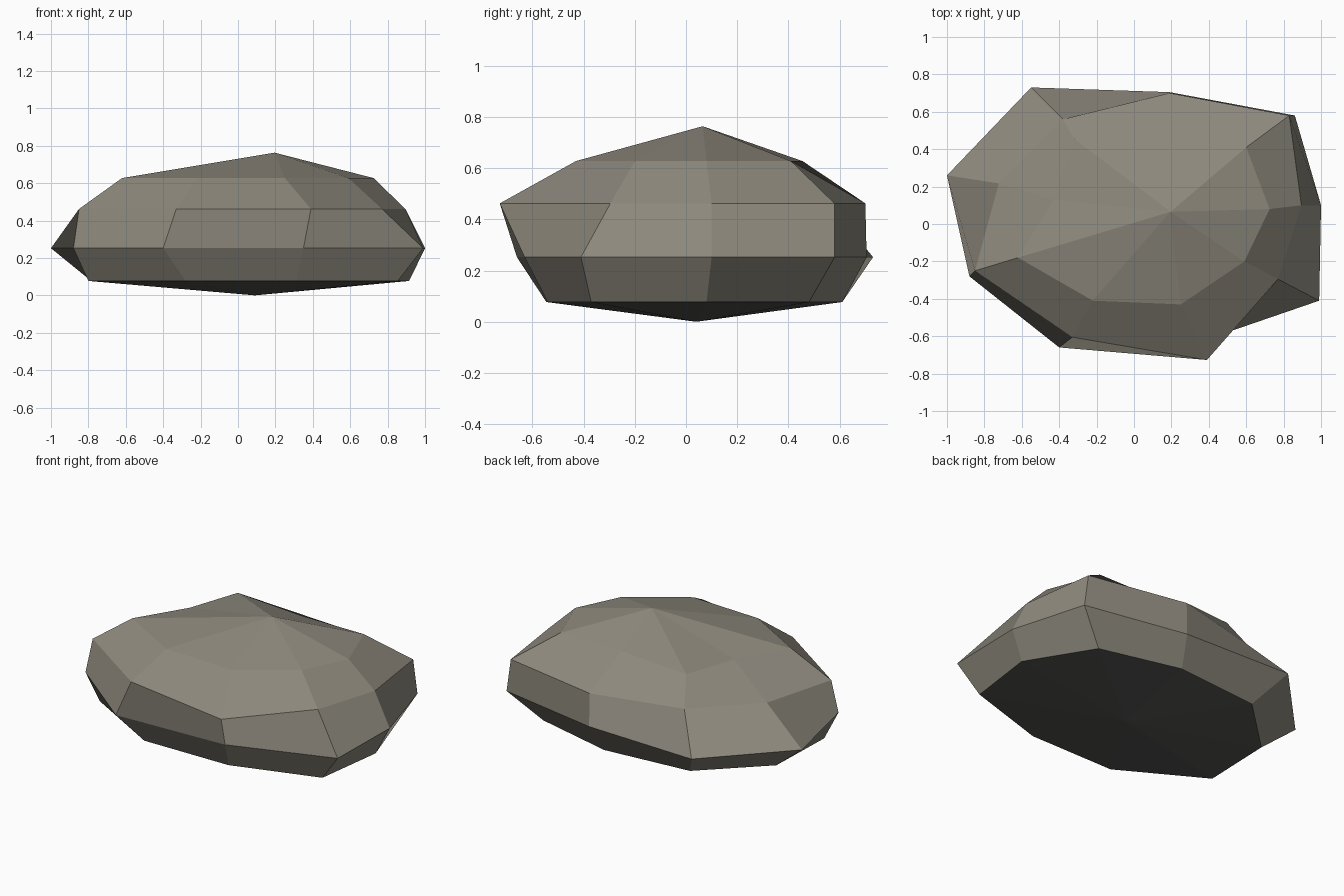
import bpy, bmesh

if "Cube" in bpy.data.objects:
    bpy.data.objects.remove(bpy.data.objects["Cube"])

# Irregular nine-sided rings, from the underside up: (height, outline points counter-clockwise)
rings = [
    (0.077, [(.915, .08), (.67, .48), (.15, .61), (-.42, .56), (-.785, .21),
             (-.80, -.25), (-.28, -.545), (.31, -.54), (.855, -.37)]),
    (0.252, [(1.0, .10), (.86, .58), (.19, .705), (-.55, .73), (-1.0, .26),
             (-.88, -.28), (-.40, -.66), (.35, -.63), (.99, -.41)]),
    (0.462, [(.895, .10), (.83, .58), (.19, .70), (-.38, .56), (-.723, .217),
             (-.85, -.25), (-.33, -.605), (.39, -.727), (.77, -.295)]),
    (0.627, [(.725, .08), (.60, .41), (.17, .41), (-.32, .455), (-.43, .13),
             (-.62, -.18), (-.22, -.41), (.25, -.43), (.59, -.20)]),
]
bottom_point, top_point = (.09, .04, 0), (.195, .065, .763)

bm = bmesh.new()
loops = [[bm.verts.new((x, y, z)) for x, y in pts] for z, pts in rings]
bottom, top = bm.verts.new(bottom_point), bm.verts.new(top_point)
n = len(loops[0])

# Side bands
for low, high in zip(loops, loops[1:]):
    for i in range(n):
        j = (i + 1) % n
        bm.faces.new((low[i], low[j], high[j], high[i]))

# Crown fan, and underside fan in the darker colour
for i in range(n):
    j = (i + 1) % n
    bm.faces.new((loops[-1][i], loops[-1][j], top))
    bm.faces.new((loops[0][j], loops[0][i], bottom)).material_index = 1

mesh = bpy.data.meshes.new("boulder")
bm.to_mesh(mesh)
bm.free()

# Stone colours: body and underside
for name, colour in (("grey brown stone", (0.27, 0.25, 0.205, 1)),
                     ("dark underside", (0.09, 0.09, 0.085, 1))):
    mat = bpy.data.materials.new(name)
    mat.diffuse_color = colour
    mat.use_nodes = True
    mat.node_tree.nodes["Principled BSDF"].inputs["Base Color"].default_value = mat.diffuse_color
    mesh.materials.append(mat)
boulder = bpy.data.objects.new("boulder", mesh)
bpy.context.collection.objects.link(boulder)
